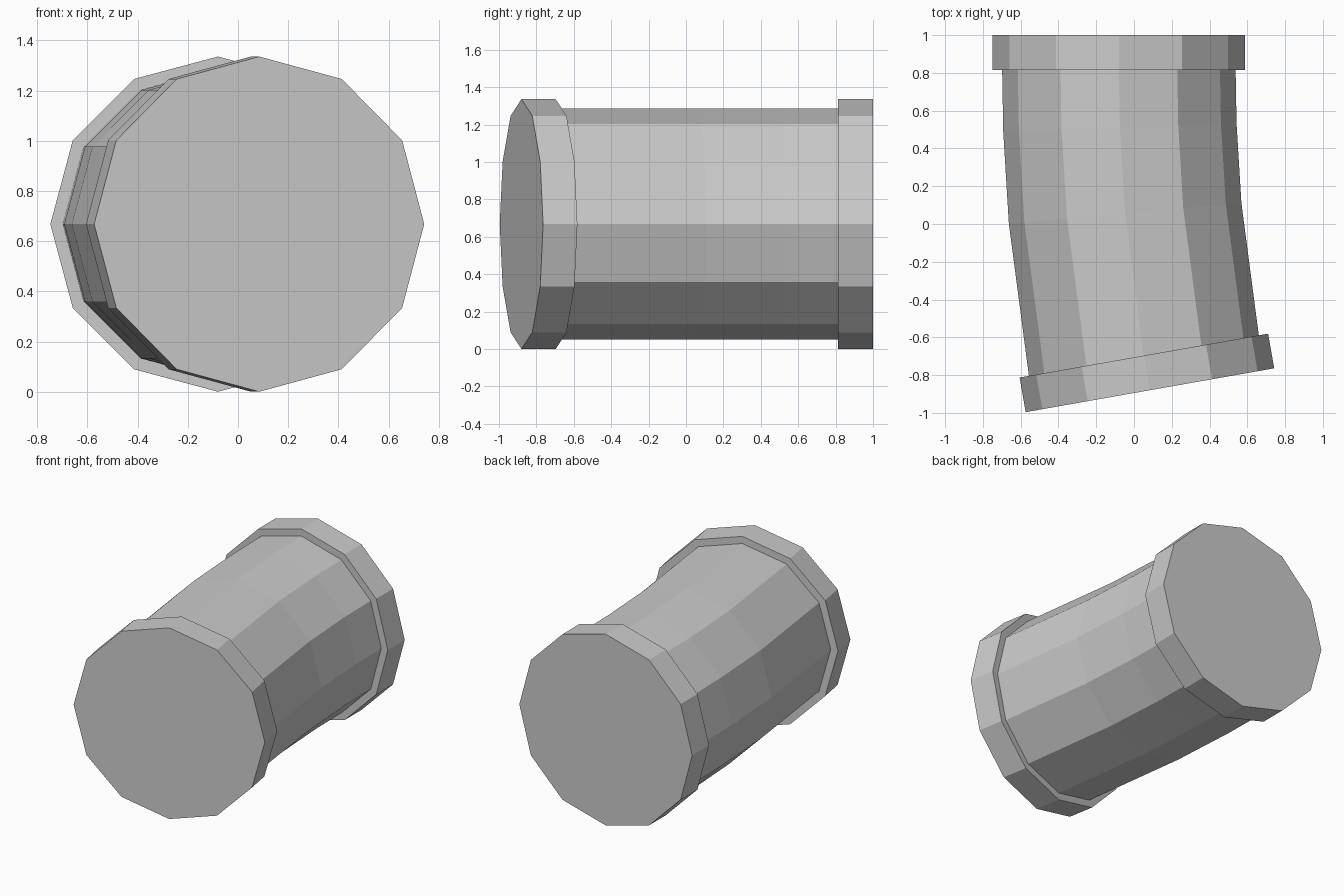
import bpy, bmesh
from math import sin, cos, pi, radians
from mathutils import Vector

if "Cube" in bpy.data.objects:
    bpy.data.objects.remove(bpy.data.objects["Cube"])

SIDES = 12
R_PIPE, R_COLLAR = 0.618, 0.668
BEND_R, BEND = 8.7, 10          # bend radius and total bend in degrees
COLLAR = 0.186                  # collar thickness
START = Vector((-0.08, 0.814, R_COLLAR))


def station(deg, radius, offset=0.0):
    """Ring of points across the bend path, shifted along its tangent."""
    t = radians(deg)
    tangent = Vector((sin(t), -cos(t), 0))
    side = Vector((cos(t), sin(t), 0))
    centre = START + Vector((BEND_R * (1 - cos(t)), -BEND_R * sin(t), 0)) + tangent * offset
    return [centre + side * radius * cos(2 * pi * i / SIDES)
            + Vector((0, 0, radius * sin(2 * pi * i / SIDES))) for i in range(SIDES)]


def loft(name, rings, cap_end=False):
    """Skin a list of rings, optionally closing the last one."""
    bm = bmesh.new()
    loops = [[bm.verts.new(p) for p in ring] for ring in rings]
    for a, b in zip(loops, loops[1:]):
        for i in range(SIDES):
            j = (i + 1) % SIDES
            bm.faces.new((a[i], a[j], b[j], b[i]))
    if cap_end:
        bm.faces.new(loops[-1])
    # make every face point away from the part's axis or outer end
    bmesh.ops.recalc_face_normals(bm, faces=bm.faces)
    mesh = bpy.data.meshes.new(name)
    bm.to_mesh(mesh)
    bm.free()
    obj = bpy.data.objects.new(name, mesh)
    bpy.context.collection.objects.link(obj)
    return obj


# Gently bent pipe body
loft("pipe_body", [station(d, R_PIPE) for d in (0, 2, 5, BEND)])

# End collars: shoulder, rim and closed outer face
for name, deg, out in (("back_collar", 0, -COLLAR), ("front_collar", BEND, COLLAR)):
    loft(name, [station(deg, R_PIPE), station(deg, R_COLLAR),
                station(deg, R_COLLAR, out)], cap_end=True)
